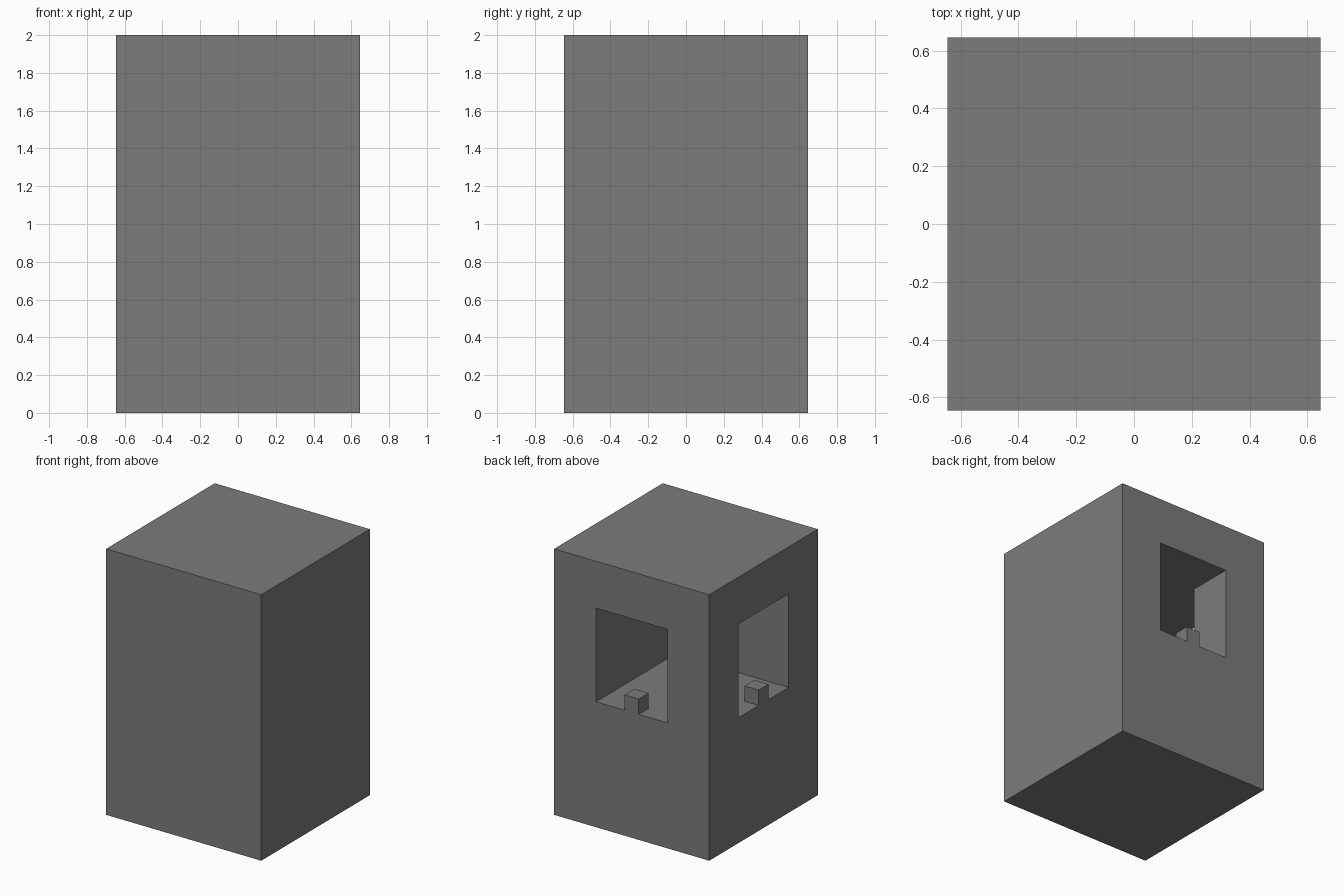
import bpy, bmesh

old = bpy.data.objects.get("Cube")
if old:
    bpy.data.objects.remove(old, do_unlink=True)

HALF = 0.645               # half width of the block
GAP = 0.297                # half width of the openings
SILL, LINTEL = 0.943, 1.647
PEG = 0.116                # edge of the small cubes on the sills
OUT = HALF + 0.2           # cutter overshoot

stone = bpy.data.materials.new("dark_grey_stone")
stone.use_nodes = True
grey = (0.2, 0.2, 0.2, 1)
stone.diffuse_color = grey
stone.node_tree.nodes["Principled BSDF"].inputs["Base Color"].default_value = grey


def prism(name, outline, low, high):
    """Extrude a flat outline from one height to another."""
    bm = bmesh.new()
    face = bm.faces.new([bm.verts.new((x, y, low)) for x, y in outline])
    top = bmesh.ops.extrude_face_region(bm, geom=[face])["geom"]
    verts = [v for v in top if isinstance(v, bmesh.types.BMVert)]
    bmesh.ops.translate(bm, verts=verts, vec=(0, 0, high - low))
    bmesh.ops.recalc_face_normals(bm, faces=bm.faces)
    mesh = bpy.data.meshes.new(name)
    bm.to_mesh(mesh)
    bm.free()
    mesh.materials.append(stone)
    obj = bpy.data.objects.new(name, mesh)
    bpy.context.collection.objects.link(obj)
    return obj


def rectangle(x0, x1, y0, y1):
    return [(x0, y0), (x1, y0), (x1, y1), (x0, y1)]


# Solid block
block = prism("block", rectangle(-HALF, HALF, -HALF, HALF), 0, 2)

# Corner passage joining the back opening and the side opening
passage = prism("passage_cutter", [
    (-OUT, -GAP), (GAP, -GAP), (GAP, OUT),
    (-GAP, OUT), (-GAP, GAP), (-OUT, GAP)], SILL, LINTEL)
passage.hide_render = True
cut = block.modifiers.new("passage", "BOOLEAN")
cut.operation = "DIFFERENCE"
cut.solver = "EXACT"
cut.object = passage
bpy.context.view_layer.objects.active = block
bpy.ops.object.modifier_apply(modifier=cut.name)
bpy.data.objects.remove(passage, do_unlink=True)

# Small cubes flush with the outer wall, centred on each sill
side = PEG / 2
prism("back_sill_cube", rectangle(-side, side, HALF - PEG, HALF), SILL, SILL + PEG)
prism("right_sill_cube", rectangle(-HALF, PEG - HALF, -side, side), SILL, SILL + PEG)
